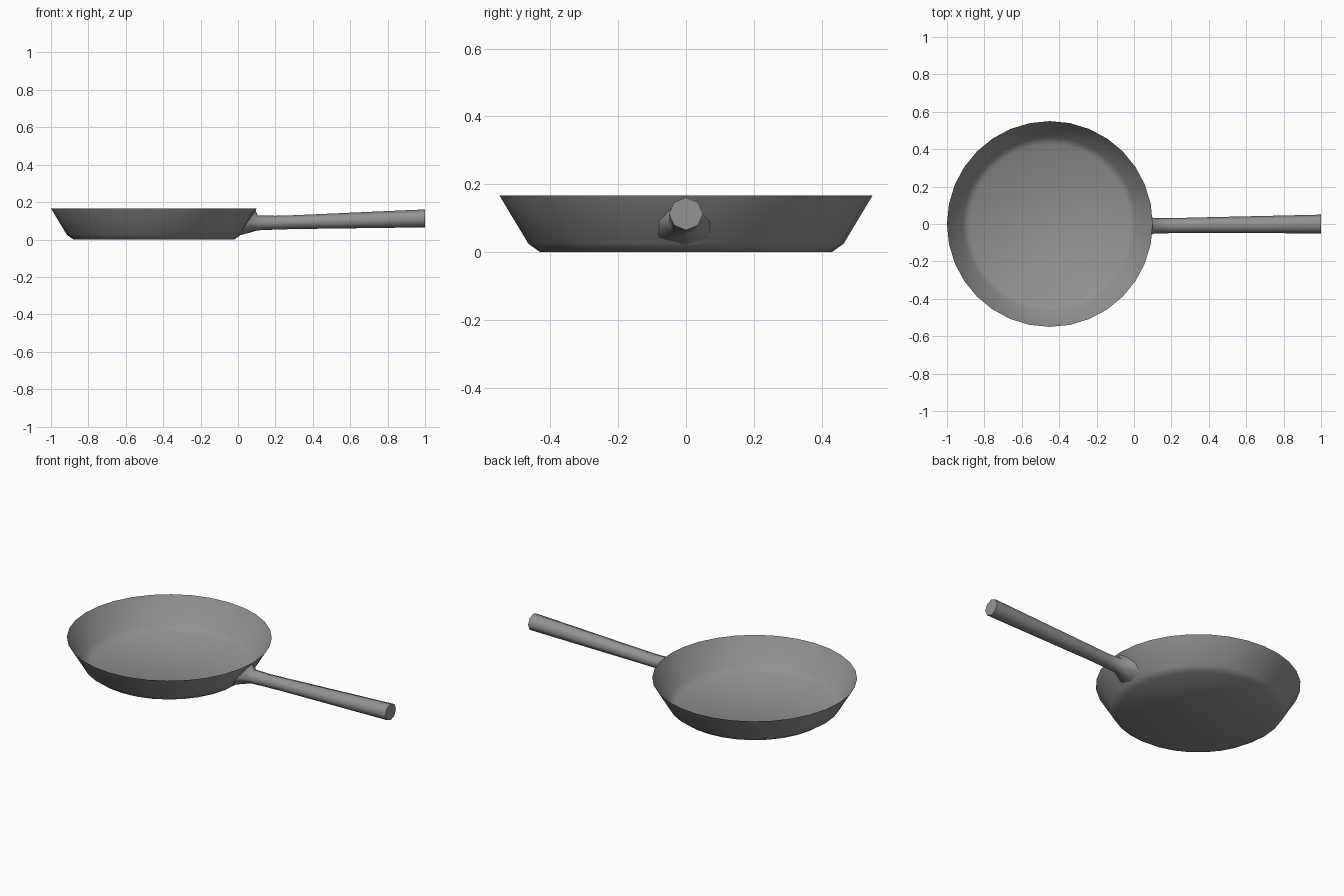
import bpy, bmesh, math

if "Cube" in bpy.data.objects:
    bpy.data.objects.remove(bpy.data.objects["Cube"])

CX = -0.45
PROFILE = [(0.43, 0.0), (0.465, 0.025), (0.55, 0.167)]

# Dark grey metal
metal = bpy.data.materials.new("dark_metal")
metal.diffuse_color = (0.29, 0.29, 0.29, 1)
metal.use_nodes = True
metal.node_tree.nodes["Principled BSDF"].inputs["Base Color"].default_value = metal.diffuse_color


def loft(name, rings, sharp, cap_first=False, cap_last=False):
    bm = bmesh.new()
    vr = [[bm.verts.new(p) for p in ring] for ring in rings]
    n = len(vr[0])
    for a, b in zip(vr, vr[1:]):
        for i in range(n):
            j = (i + 1) % n
            bm.faces.new((a[i], a[j], b[j], b[i]))
    if cap_first:
        bm.faces.new(vr[0][::-1])
    if cap_last:
        bm.faces.new(vr[-1])
    me = bpy.data.meshes.new(name)
    bm.to_mesh(me)
    bm.free()
    me.materials.append(metal)
    ob = bpy.data.objects.new(name, me)
    bpy.context.collection.objects.link(ob)
    bpy.ops.object.select_all(action='DESELECT')
    bpy.context.view_layer.objects.active = ob
    ob.select_set(True)
    bpy.ops.object.shade_smooth_by_angle(angle=math.radians(sharp))
    return ob


def angles(n):
    return [2 * math.pi * i / n for i in range(n)]


def wall_x(y, z):
    (r0, z0), (r1, z1) = PROFILE[1:]
    r = r0 + (r1 - r0) * (z - z0) / (z1 - z0)
    return CX + math.sqrt(r * r - y * y)


# Bowl: thin open shell with a flat base, small bevel and flared wall
loft("pan_bowl", [[(CX + r * math.cos(a), r * math.sin(a), z) for a in angles(32)]
                  for r, z in PROFILE], 60, cap_first=True)

# Handle: root spreads over the wall, then a rod that widens to the end
root = []
for a in angles(8):
    z = 0.09 + 0.067 * math.sin(a)
    y = -0.005 + (0.075 - 0.045 * math.sin(a)) * math.cos(a)
    root.append((wall_x(y, z), y, z))
sections = [(0.105, -0.010, 0.089, 0.042, 0.040), (0.20, -0.009, 0.090, 0.040, 0.037),
            (0.30, -0.007, 0.093, 0.041, 0.037), (1.0, 0.0, 0.113, 0.050, 0.048)]
rings = [root] + [[(x, cy + ry * math.cos(a), cz + rz * math.sin(a)) for a in angles(8)]
                  for x, cy, cz, ry, rz in sections]
loft("pan_handle", rings, 75, cap_last=True)
